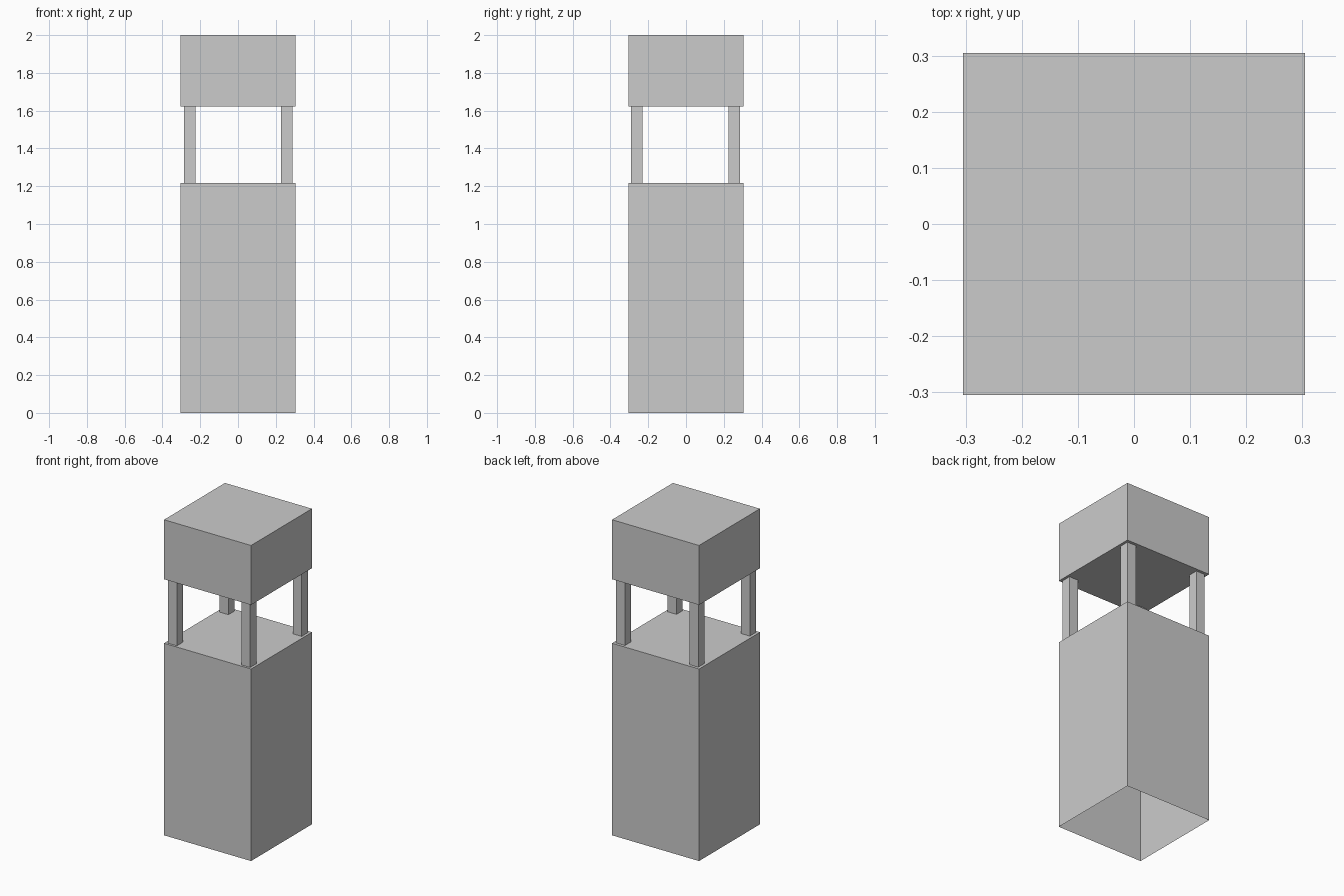
import bpy
import bmesh

if "Cube" in bpy.data.objects:
    bpy.data.objects.remove(bpy.data.objects["Cube"])

HALF = 0.305       # half width of base and cap
BASE_TOP = 1.217
CAP_BOTTOM = 1.623
HEIGHT = 2.0


def box(name, x0, x1, y0, y1, z0, z1, open_bottom=False):
    """Axis-aligned box, optionally without its underside."""
    bm = bmesh.new()
    bmesh.ops.create_cube(bm, size=1)
    for v in bm.verts:
        v.co = (x0 if v.co.x < 0 else x1,
                y0 if v.co.y < 0 else y1,
                z0 if v.co.z < 0 else z1)
    bm.normal_update()
    if open_bottom:
        under = [f for f in bm.faces if f.normal.z < -0.9]
        bmesh.ops.delete(bm, geom=under, context='FACES_ONLY')
    mesh = bpy.data.meshes.new(name)
    bm.to_mesh(mesh)
    bm.free()
    obj = bpy.data.objects.new(name, mesh)
    bpy.context.collection.objects.link(obj)
    return obj


# Tall hollow base, open underneath
box("base", -HALF, HALF, -HALF, HALF, 0, BASE_TOP, open_bottom=True)

# Four corner posts
for side, (x0, x1) in {"left": (-0.287, -0.225), "right": (0.227, 0.289)}.items():
    for end, (y0, y1) in {"front": (-0.291, -0.229), "back": (0.225, 0.287)}.items():
        box(f"{end}_{side}_post", x0, x1, y0, y1, BASE_TOP, CAP_BOTTOM)

# Block on top
box("cap", -HALF, HALF, -HALF, HALF, CAP_BOTTOM, HEIGHT)
